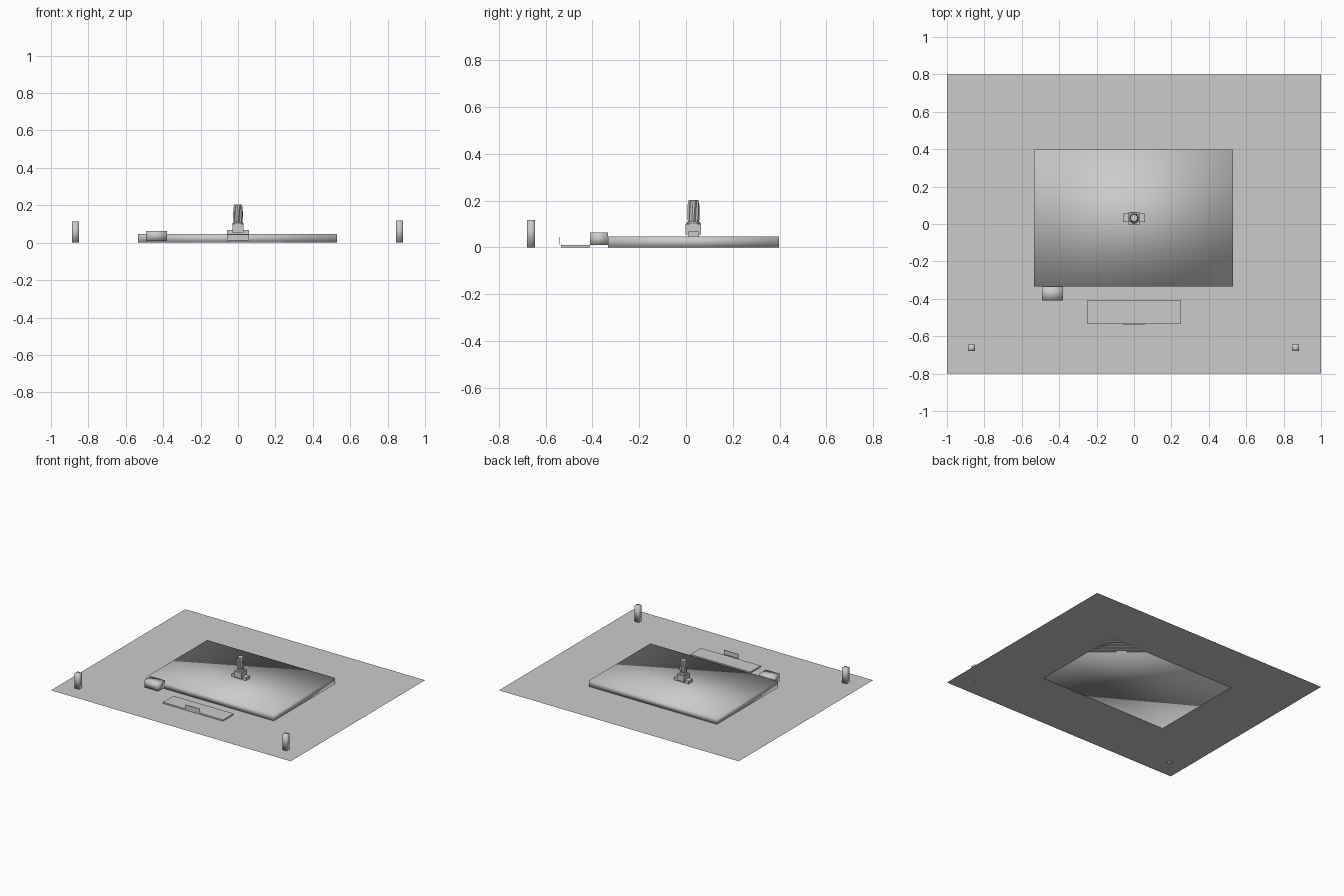
import bpy, bmesh, math

if "Cube" in bpy.data.objects:
    bpy.data.objects.remove(bpy.data.objects["Cube"])

grey = bpy.data.materials.new("stone_grey")
grey.diffuse_color = (0.6, 0.6, 0.6, 1)
grey.use_nodes = True
grey.node_tree.nodes["Principled BSDF"].inputs["Base Color"].default_value = grey.diffuse_color


def finish(name, bm, smooth=False):
    bmesh.ops.recalc_face_normals(bm, faces=bm.faces)
    me = bpy.data.meshes.new(name)
    bm.to_mesh(me)
    bm.free()
    me.materials.append(grey)
    for p in me.polygons:
        p.use_smooth = smooth
    ob = bpy.data.objects.new(name, me)
    bpy.context.collection.objects.link(ob)
    return ob


def box(name, x0, x1, y0, y1, z0, z1, smooth=True):
    bm = bmesh.new()
    bmesh.ops.create_cube(bm, size=1)
    for v in bm.verts:
        v.co.x = x0 if v.co.x < 0 else x1
        v.co.y = y0 if v.co.y < 0 else y1
        v.co.z = z0 if v.co.z < 0 else z1
    return finish(name, bm, smooth)


def rings(name, cx, cy, profile, sides, flute=1.0, twist=0.0):
    """Stack of rings (radius, height); alternate corners pulled in by flute."""
    bm = bmesh.new()
    loops = []
    for i, (r, z) in enumerate(profile):
        loop = []
        for k in range(sides):
            a = 2 * math.pi * k / sides + twist * i
            rr = r * (flute if k % 2 else 1)
            loop.append(bm.verts.new((cx + rr * math.cos(a), cy + rr * math.sin(a), z)))
        loops.append(loop)
    for a, b in zip(loops, loops[1:]):
        for k in range(sides):
            n = (k + 1) % sides
            bm.faces.new((a[k], a[n], b[n], b[k]))
    bm.faces.new(loops[0][::-1])
    bm.faces.new(loops[-1])
    return finish(name, bm)


# flat plaza sheet
bm = bmesh.new()
bm.faces.new([bm.verts.new(c) for c in
              ((-1, -0.8, 0), (1, -0.8, 0), (1, 0.8, 0), (-1, 0.8, 0))])
finish("plaza_sheet", bm)

# raised slab, corner block and front step
box("raised_slab", -0.535, 0.53, -0.333, 0.397, 0, 0.046)
box("corner_block", -0.493, -0.38, -0.41, -0.333, 0.01, 0.063)
box("front_step", -0.25, 0.25, -0.535, -0.41, 0, 0.01, False)

# small upright plate at the step
box("step_plate", -0.06, 0.06, -0.541, -0.538, 0.012, 0.045, False)

# two corner posts
for side, x, h in (("left", -0.869, 0.113), ("right", 0.864, 0.118)):
    box(side + "_post", x - 0.018, x + 0.018, -0.68, -0.645, 0, h)

# centre monument: wide base, plinth and twisted fluted column
box("monument_base", -0.06, 0.06, 0.01, 0.055, 0.036, 0.068, False)
box("monument_plinth", -0.03, 0.03, -0.002, 0.064, 0.055, 0.1, False)
rings("monument_collar", 0, 0.032, [(0.03, 0.09), (0.03, 0.105), (0.024, 0.11)], 12)
rings("twisted_column", 0, 0.032,
      [(0.024, 0.105), (0.026, 0.14), (0.026, 0.18), (0.022, 0.203)], 16, 0.8, 0.12)
